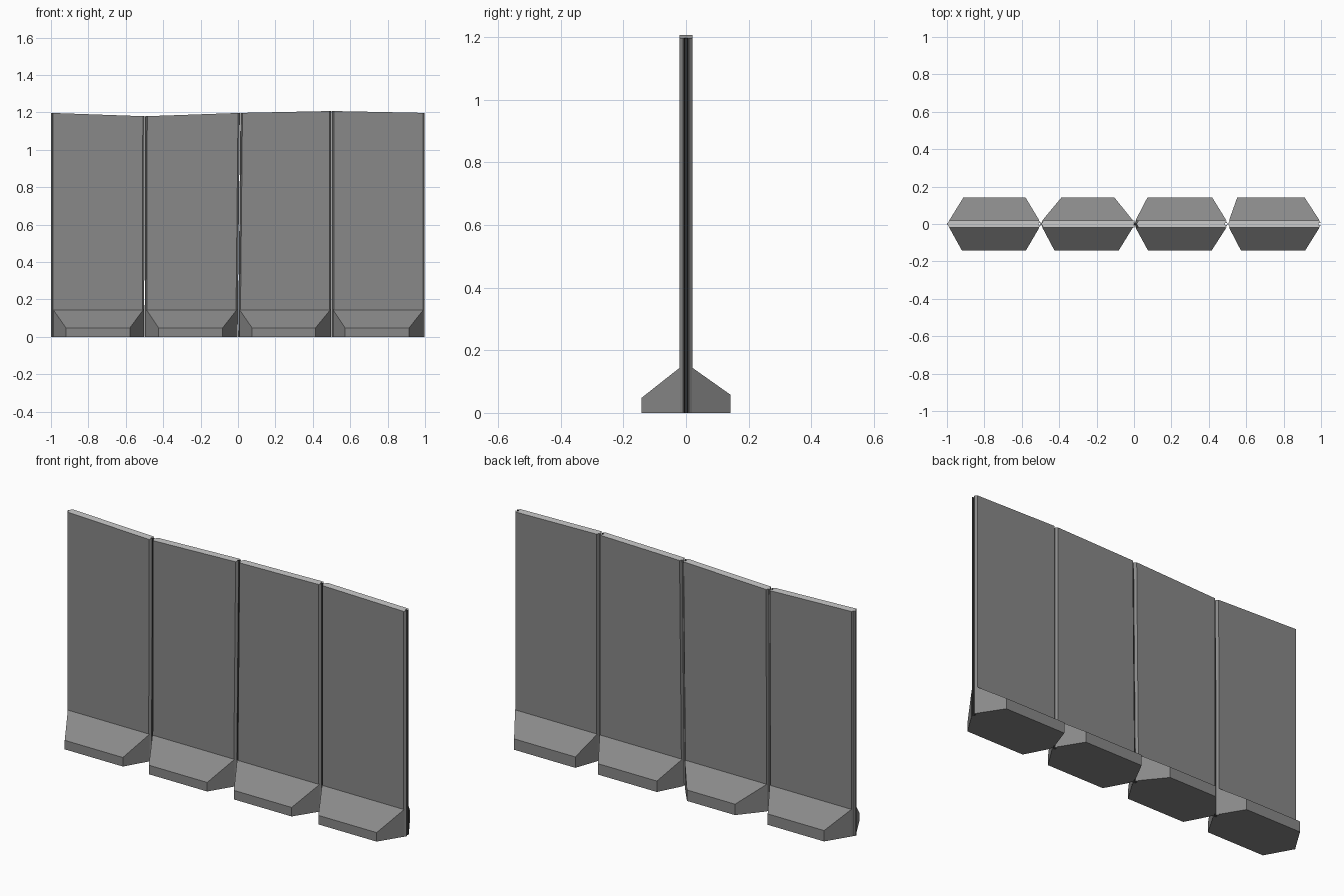
import bpy, bmesh

if "Cube" in bpy.data.objects:
    bpy.data.objects.remove(bpy.data.objects["Cube"])


def material(name, v):
    m = bpy.data.materials.new(name)
    m.diffuse_color = (v, v, v, 1)
    m.use_nodes = True
    m.node_tree.nodes["Principled BSDF"].inputs["Base Color"].default_value = m.diffuse_color
    return m


CONCRETE = material("concrete_grey", 0.25)
CAP = material("light_grey_cap", 0.6)
DARK = material("dark_joint", 0.03)


def loft(name, lower, upper, mats, rule=None):
    """Solid between two matching rings of points."""
    bm = bmesh.new()
    a = [bm.verts.new(p) for p in lower]
    b = [bm.verts.new(p) for p in upper]
    n = len(a)
    bm.faces.new(a[::-1])
    top = bm.faces.new(b)
    for i in range(n):
        j = (i + 1) % n
        f = bm.faces.new((a[i], a[j], b[j], b[i]))
        if rule:
            f.material_index = rule(i)
    if rule:
        top.material_index = 1
    bmesh.ops.recalc_face_normals(bm, faces=bm.faces)
    me = bpy.data.meshes.new(name)
    bm.to_mesh(me)
    bm.free()
    for m in mats:
        me.materials.append(m)
    ob = bpy.data.objects.new(name, me)
    bpy.context.collection.objects.link(ob)
    return ob


def panel_ring(x0, x1):
    """Plan outline: chamfered tongue on the left, groove on the right."""
    right = [(x1 - .012, -.02), (x1 - .002, -.009), (x1 - .002, -.006), (x1 - .014, -.005)]
    left = [(x0 + .012, .02), (x0 + .006, .006), (x0 + .001, .004)]
    return (right + [(x, -y) for x, y in reversed(right)]
            + left + [(x, -y) for x, y in reversed(left)])


# joint positions at the ground and at the top, and top heights there
base_x = [-1, -.5, 0, .5, 1]
top_x = [-1, -.497, .012, .5, 1]
top_z = [1.197, 1.179, 1.197, 1.207, 1.197]

# foot spans: inner edge, front outer edge, back outer edge
inner = [(-.988, -.506), (-.49, -.006), (.008, .494), (.508, .992)]
front = [(-.92, -.578), (-.425, -.082), (.075, .415), (.572, .915)]
back = [(-.912, -.58), (-.388, -.105), (.072, .418), (.552, .912)]

for k in range(4):
    # wall panel with sloping top
    lower = [(x, y, 0) for x, y in panel_ring(base_x[k], base_x[k + 1])]
    a, b = top_x[k], top_x[k + 1]
    upper = [(x, y, top_z[k] + (x - a) / (b - a) * (top_z[k + 1] - top_z[k]))
             for x, y in panel_ring(a, b)]
    loft(f"wall_panel_{k + 1}", lower, upper, [CONCRETE, CAP, DARK],
         lambda i: 2 if i in (2, 3, 4) else 0)

    # tapered feet on both sides
    for label, span, side, z in (("front", front[k], -1, .048), ("back", back[k], 1, .058)):
        plan = [(inner[k][0], .019), (inner[k][1], .019), (span[1], .142), (span[0], .142)]
        low = [(x, y * side, 0) for x, y in plan]
        high = [(x, y * side, h) for (x, y), h in zip(plan, (.145, .145, z, z))]
        loft(f"{label}_foot_{k + 1}", low, high, [CONCRETE])
